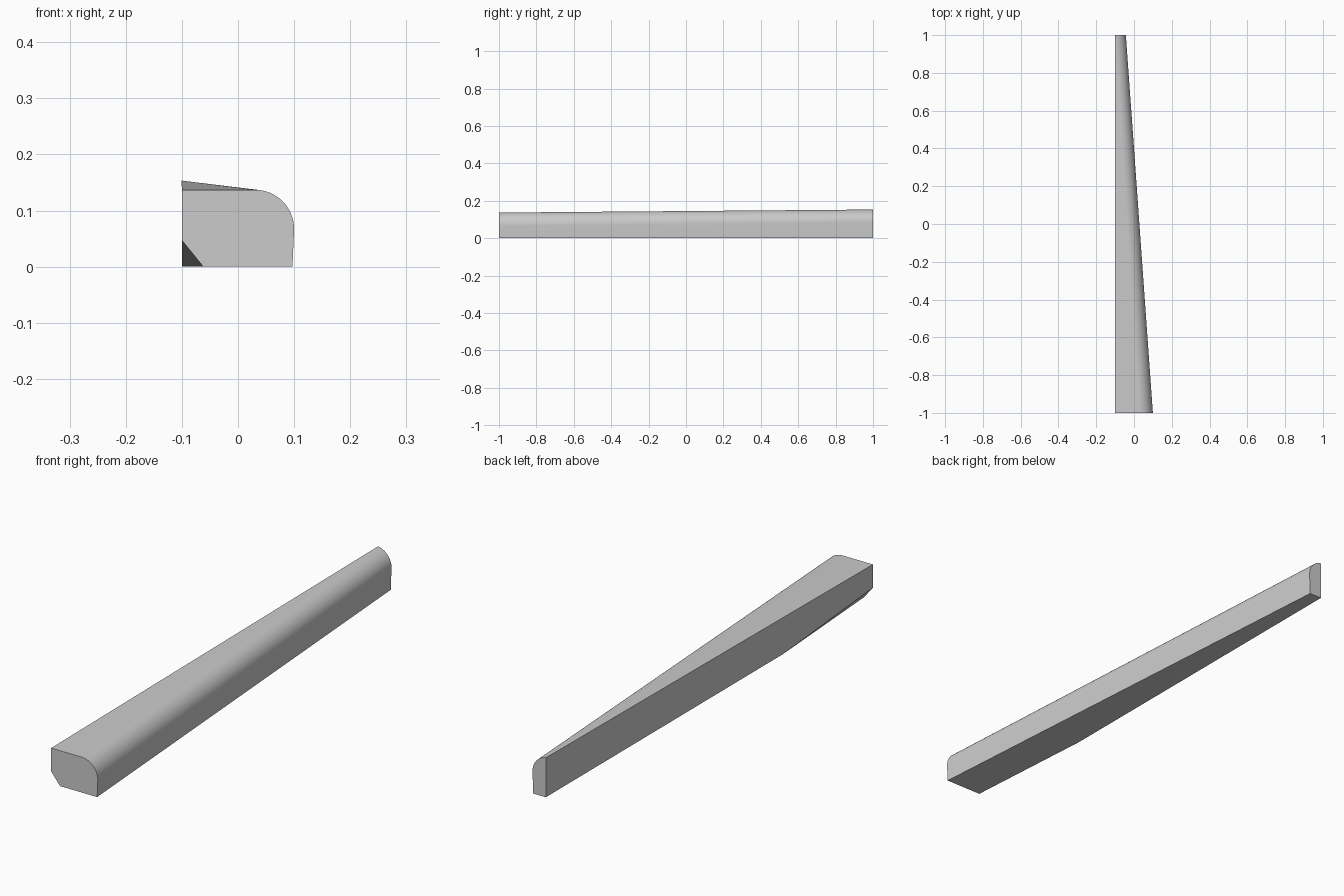
import bpy, bmesh, math
from mathutils import Vector

cube = bpy.data.objects.get("Cube")
if cube:
    bpy.data.objects.remove(cube, do_unlink=True)

LEFT, STEPS = -0.1, 16

grey = bpy.data.materials.new("light grey")
grey.use_nodes = True
colour = (0.6, 0.6, 0.6, 1)
grey.diffuse_color = colour
grey.node_tree.nodes["Principled BSDF"].inputs["Base Color"].default_value = colour


def section(bm, y, height, foot, centre, radii, start):
    """Cross-section: straight wall, flat bottom, leaning side, rounded shoulder."""
    rx, rz = radii
    pts = [(LEFT, height), (LEFT, 0), (foot, 0)]
    for i in range(STEPS + 1):
        a = start * i / STEPS
        pts.append((centre[0] + rx * math.cos(a), centre[1] + rz * math.sin(a)))
    return [bm.verts.new((x, y, z)) for x, z in pts]


# Tapered bar lofted between the wide front and the narrow, taller back
bm = bmesh.new()
front = section(bm, -1, 0.137, 0.097, (0.03, 0.067), (0.07, 0.07), math.pi / 2)
back = section(bm, 1, 0.153, -0.046, (-0.11, 0.087), (0.067, 0.067), math.radians(82))
for i in range(len(front)):
    j = (i + 1) % len(front)
    bm.faces.new((front[i], front[j], back[j], back[i]))
bm.faces.new(front)
bm.faces.new(back)
bmesh.ops.recalc_face_normals(bm, faces=bm.faces[:])

# Slanted cut across the lower front corner
a, b, c = Vector((LEFT, -1, 0.047)), Vector((-0.062, -1, 0)), Vector((LEFT, -0.45, 0))
normal = (b - a).cross(c - a)
if normal.z > 0:
    normal.negate()
cut = bmesh.ops.bisect_plane(bm, geom=bm.verts[:] + bm.edges[:] + bm.faces[:],
                             plane_co=a, plane_no=normal, clear_outer=True)
rim = [e for e in cut["geom_cut"] if isinstance(e, bmesh.types.BMEdge)]
bmesh.ops.holes_fill(bm, edges=rim, sides=0)
bmesh.ops.recalc_face_normals(bm, faces=bm.faces[:])

mesh = bpy.data.meshes.new("tapered_bar")
bm.to_mesh(mesh)
bm.free()
mesh.materials.append(grey)
bar = bpy.data.objects.new("tapered_bar", mesh)
bpy.context.collection.objects.link(bar)

# Smooth shoulder, crisp corners
for ob in bpy.context.selected_objects:
    ob.select_set(False)
bar.select_set(True)
bpy.context.view_layer.objects.active = bar
bpy.ops.object.shade_smooth_by_angle(angle=math.radians(30))
